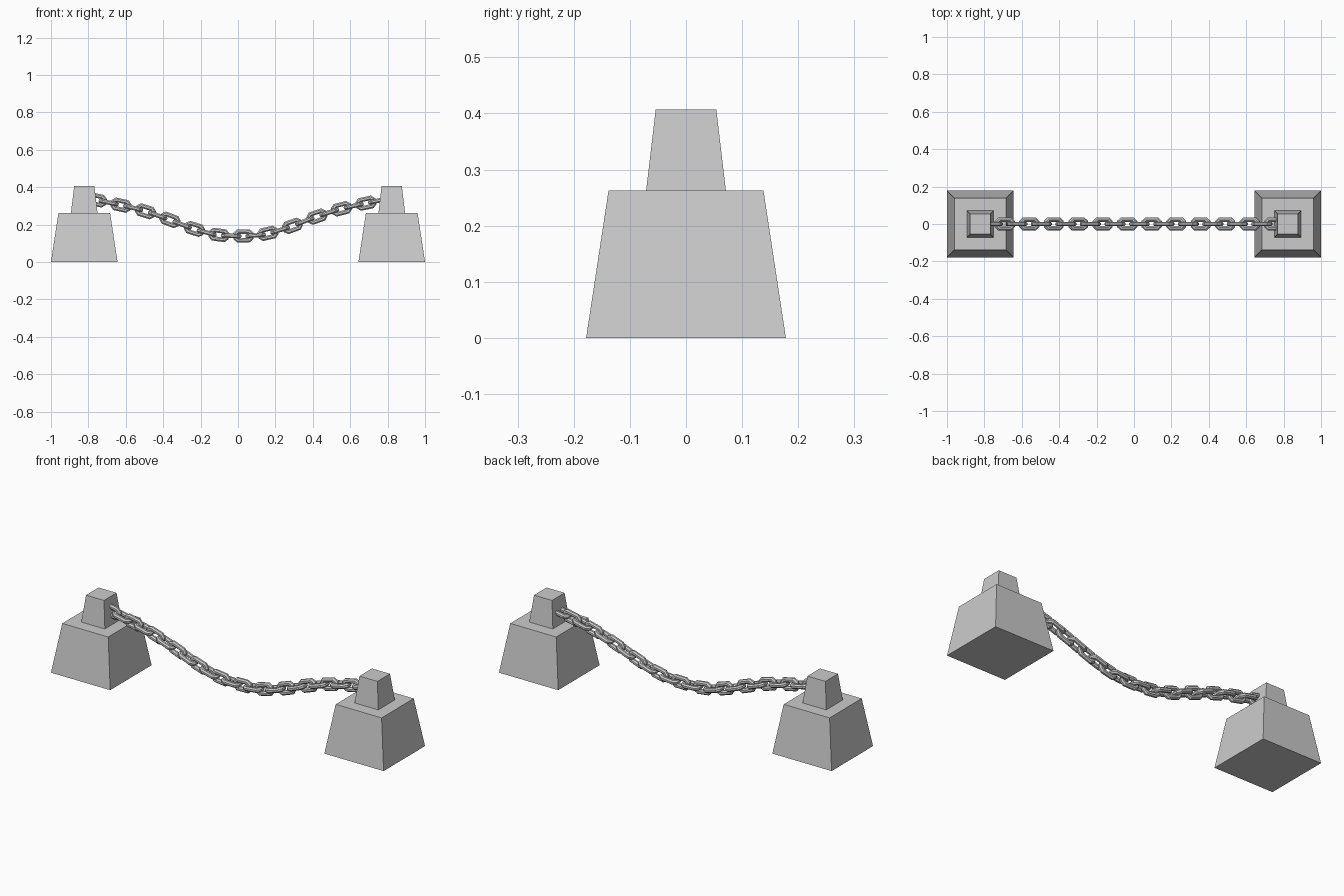
import bpy, bmesh, math
from mathutils import Vector, Matrix

if "Cube" in bpy.data.objects:
    bpy.data.objects.remove(bpy.data.objects["Cube"])

POST_X = 0.822
PITCH = 0.0655
COUNT = 24


def new_object(name, bm):
    bmesh.ops.recalc_face_normals(bm, faces=bm.faces[:])
    mesh = bpy.data.meshes.new(name)
    bm.to_mesh(mesh)
    bm.free()
    obj = bpy.data.objects.new(name, mesh)
    bpy.context.collection.objects.link(obj)
    return obj


def tapered_block(name, x, z0, z1, half_bottom, half_top):
    bm = bmesh.new()
    bmesh.ops.create_cone(bm, cap_ends=True, segments=4,
                          radius1=half_bottom * math.sqrt(2), radius2=half_top * math.sqrt(2),
                          depth=z1 - z0,
                          matrix=Matrix.Translation((x, 0, (z0 + z1) / 2)) @ Matrix.Rotation(math.pi / 4, 4, 'Z'))
    return new_object(name, bm)


def link_mesh(wire=0.0128, sides=8):
    # wire swept around a chamfered rectangle, with mitred corners
    a, b = 0.0425, 0.0225
    c, d = 0.030, 0.011
    path = [Vector(p) for p in ((a, d), (c, b), (-c, b), (-a, d),
                                (-a, -d), (-c, -b), (c, -b), (a, -d))]
    bm = bmesh.new()
    rings = []
    for i, p in enumerate(path):
        t0 = (p - path[i - 1]).normalized()
        t1 = (path[(i + 1) % len(path)] - p).normalized()
        n0, n1 = Vector((t0.y, -t0.x)), Vector((t1.y, -t1.x))
        n = (n0 + n1).normalized()
        n /= n.dot(n0)
        ring = []
        for k in range(sides):
            ang = 2 * math.pi * (k + 0.5) / sides
            q = p + n * wire * math.cos(ang)
            ring.append(bm.verts.new((q.x, q.y, wire * math.sin(ang))))
        rings.append(ring)
    for i, ring in enumerate(rings):
        prev = rings[i - 1]
        for k in range(sides):
            bm.faces.new((prev[k - 1], prev[k], ring[k], ring[k - 1]))
    bmesh.ops.recalc_face_normals(bm, faces=bm.faces[:])
    mesh = bpy.data.meshes.new("chain_link")
    bm.to_mesh(mesh)
    bm.free()
    return mesh


# sag of the chain: height at evenly spaced distances from the middle
SAG = [0.139, 0.148, 0.184, 0.233, 0.277, 0.308, 0.335, 0.362]


def height(x):
    u = abs(x - 0.005) / 0.13
    i = min(int(u), len(SAG) - 2)
    f = u - i
    p0, p1, p2 = SAG[abs(i - 1)], SAG[i], SAG[i + 1]
    p3 = SAG[i + 2] if i + 2 < len(SAG) else 2 * p2 - p1
    return 0.5 * (2 * p1 + (p2 - p0) * f + (2 * p0 - 5 * p1 + 4 * p2 - p3) * f ** 2
                  + (3 * p1 - p0 - 3 * p2 + p3) * f ** 3)


# posts
for side, sx in (("left", -1), ("right", 1)):
    tapered_block(side + "_post_base", sx * POST_X, 0, 0.263, 0.178, 0.138)
    tapered_block(side + "_post_cap", sx * POST_X, 0.263, 0.407, 0.071, 0.054)

# chain: links alternate upright and flat along the sagging line
mesh = link_mesh()
for i in range(COUNT):
    x = -0.757 + i * PITCH
    slope = math.atan2(height(x + 0.03) - height(x - 0.03), 0.06)
    roll = math.pi / 2 if i % 2 == 0 else 0
    obj = bpy.data.objects.new(f"chain_link_{i + 1}", mesh)
    obj.matrix_world = (Matrix.Translation((x, 0, height(x)))
                        @ Matrix.Rotation(-slope, 4, 'Y')
                        @ Matrix.Rotation(roll, 4, 'X'))
    bpy.context.collection.objects.link(obj)
